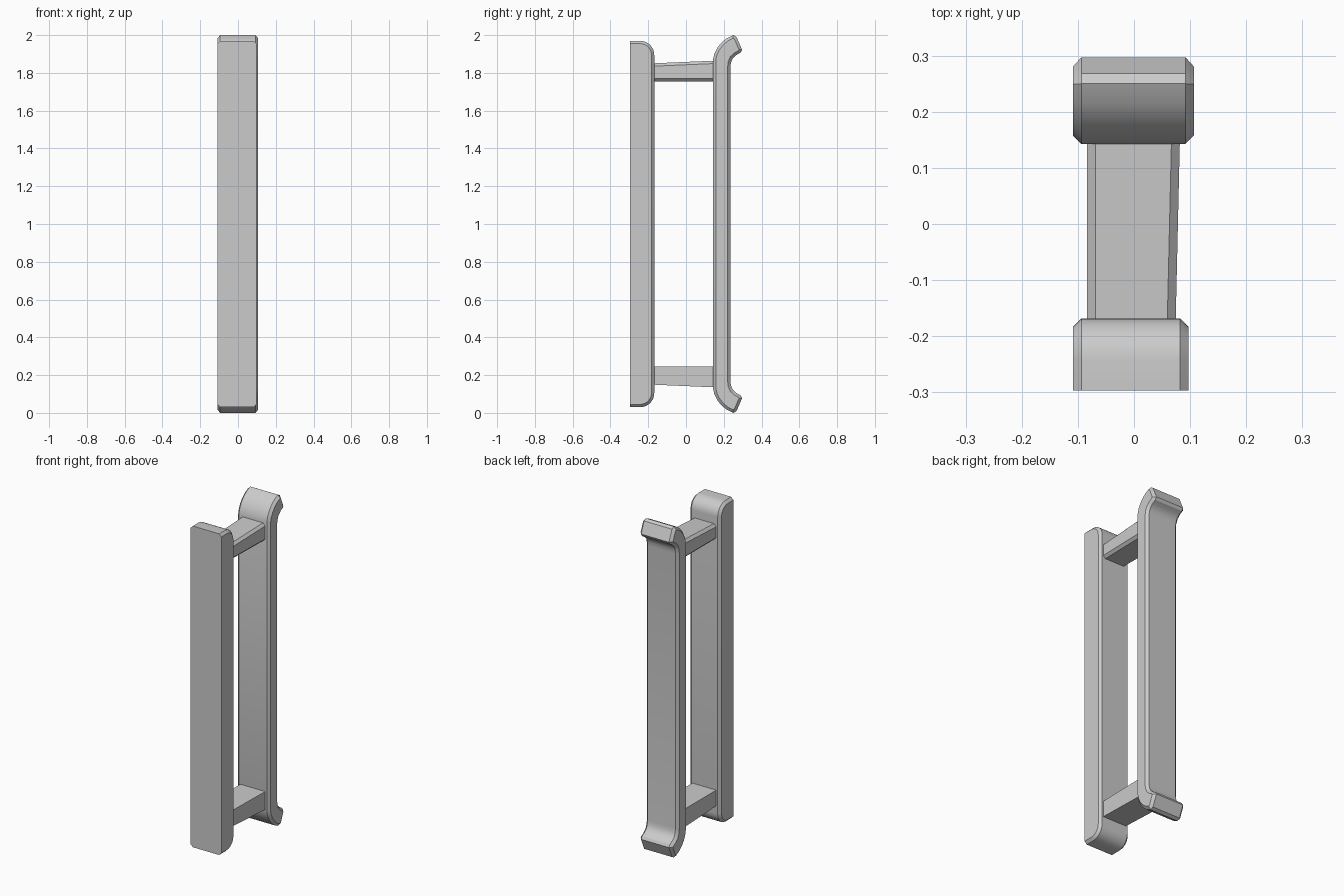
import bpy
import bmesh
import math

cube = bpy.data.objects.get("Cube")
if cube:
    bpy.data.objects.remove(cube, do_unlink=True)

grey = bpy.data.materials.new("plain_grey")
grey.use_nodes = True
colour = (0.6, 0.6, 0.6, 1)
grey.diffuse_color = colour
grey.node_tree.nodes["Principled BSDF"].inputs["Base Color"].default_value = colour


def finish(bm, name):
    """Turn a bmesh into a shaded object."""
    bmesh.ops.recalc_face_normals(bm, faces=bm.faces[:])
    mesh = bpy.data.meshes.new(name)
    bm.to_mesh(mesh)
    bm.free()
    mesh.materials.append(grey)
    obj = bpy.data.objects.new(name, mesh)
    bpy.context.collection.objects.link(obj)
    bpy.ops.object.select_all(action="DESELECT")
    obj.select_set(True)
    bpy.context.view_layer.objects.active = obj
    bpy.ops.object.shade_smooth_by_angle(angle=math.radians(30))
    return obj


def flip(points):
    """Mirror a half outline about mid height, in reverse order."""
    return [(y, 2 - z) for y, z in reversed(points)]


def extruded_bar(name, half, x0, x1, chamfer, keep_sharp=None):
    """Extrude a mirrored side outline along x and chamfer its rims."""
    outline = half + flip(half)
    bm = bmesh.new()
    base = bm.faces.new([bm.verts.new((x0, y, z)) for y, z in outline])
    ext = bmesh.ops.extrude_face_region(bm, geom=[base])
    moved = [g for g in ext["geom"] if isinstance(g, bmesh.types.BMVert)]
    bmesh.ops.translate(bm, verts=moved, vec=(x1 - x0, 0, 0))
    rims = []
    for e in bm.edges:
        a, b = (v.co for v in e.verts)
        along_rim = abs(a.x - b.x) < 1e-4
        on_flat = keep_sharp is not None and max(a.y, b.y) < keep_sharp
        if along_rim and not on_flat:
            rims.append(e)
    bmesh.ops.bevel(bm, geom=rims, offset=chamfer, segments=1,
                    affect="EDGES", clamp_overlap=True)
    return finish(bm, name)


# Front bar: flat face, rounded rear corners
front_y, rear_y, top_z, radius = -0.297, -0.168, 1.97, 0.075
front_half = [(front_y, top_z)]
for i in range(9):
    a = math.pi / 2 * (1 - i / 8)
    front_half.append((rear_y - radius + radius * math.cos(a),
                       top_z - radius + radius * math.sin(a)))
extruded_bar("front_bar", front_half, -0.109, 0.097, 0.015, front_y + 0.001)

# Rear bar: ends curl outward with chamfered tips
rear_half = [(0.143, 1.87), (0.15, 1.902), (0.165, 1.932), (0.187, 1.96),
             (0.215, 1.983), (0.25, 2.0), (0.268, 1.99), (0.297, 1.922),
             (0.288, 1.906), (0.265, 1.894), (0.247, 1.877),
             (0.238, 1.855), (0.235, 1.83)]
extruded_bar("rear_bar", rear_half, -0.109, 0.107, 0.015)


def strut(name, lower):
    """Slightly flared chamfered block joining the two bars."""
    bm = bmesh.new()
    bmesh.ops.create_cube(bm, size=1)
    for v in bm.verts:
        rear = v.co.y > 0
        x = (0.082 if rear else 0.074) if v.co.x > 0 else -0.084
        z = (1.865 if rear else 1.85) if v.co.z > 0 else 1.755
        v.co = (x, 0.16 if rear else -0.185, 2 - z if lower else z)
    long_edges = [e for e in bm.edges
                  if abs(e.verts[0].co.y - e.verts[1].co.y) > 0.1]
    bmesh.ops.bevel(bm, geom=long_edges, offset=0.015, segments=1,
                    affect="EDGES")
    return finish(bm, name)


strut("upper_strut", False)
strut("lower_strut", True)
